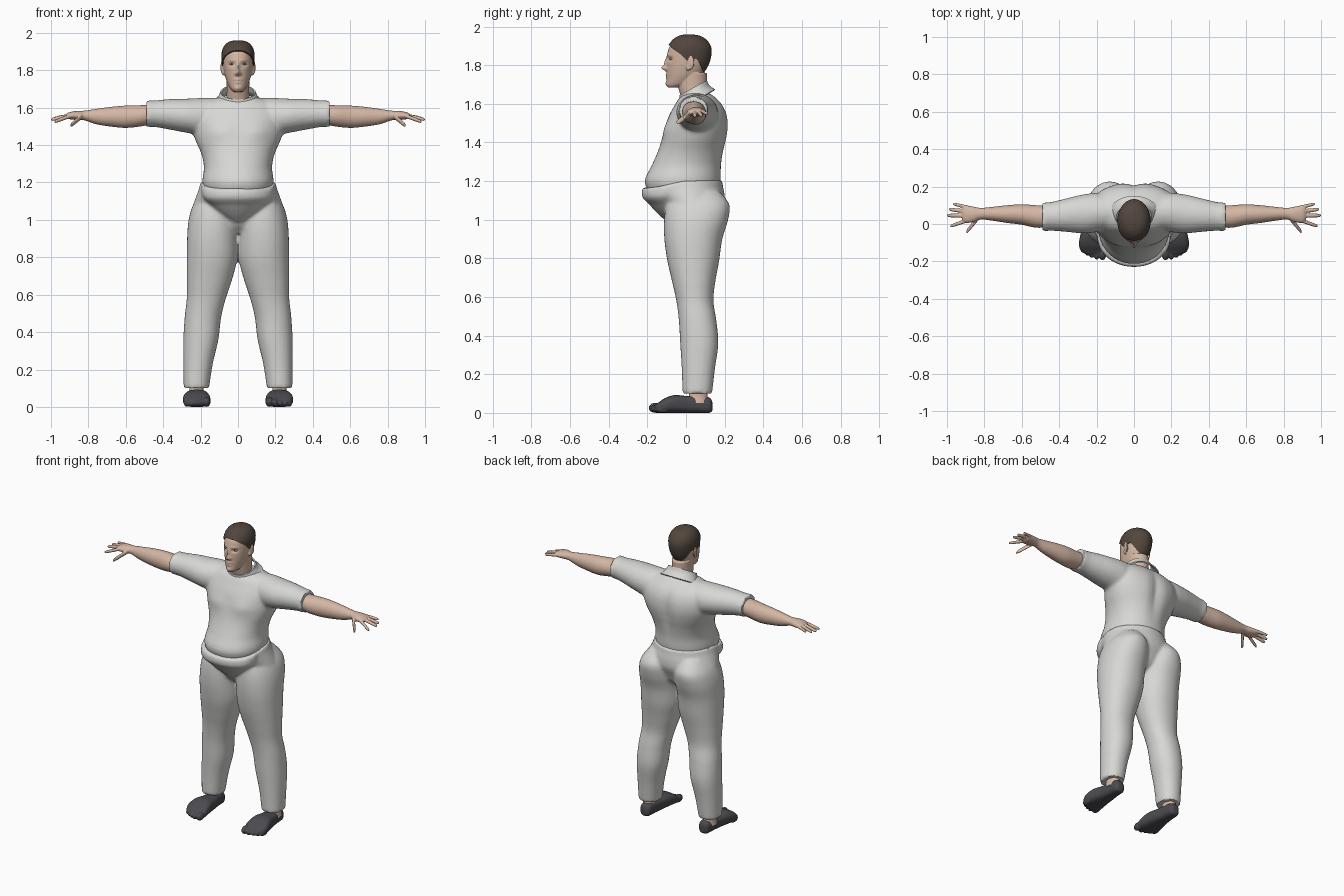
import bpy, bmesh
from math import sin, cos, pi, exp
from mathutils import Matrix, Vector

if "Cube" in bpy.data.objects:
    bpy.data.objects.remove(bpy.data.objects["Cube"])


def material(name, color):
    m = bpy.data.materials.new(name)
    m.use_nodes = True
    m.diffuse_color = (*color, 1)
    m.node_tree.nodes["Principled BSDF"].inputs["Base Color"].default_value = (*color, 1)
    return m


CLOTH = material("light grey cloth", (0.68, 0.68, 0.66))
SKIN = material("skin", (0.66, 0.47, 0.37))
HAIR = material("brown hair", (0.085, 0.062, 0.048))
SHOE = material("dark grey shoe", (0.07, 0.07, 0.08))
WHITE = material("eye white", (0.65, 0.6, 0.55))
IRIS = material("dark iris", (0.06, 0.045, 0.035))


def spline(keys, u):
    """Smooth curve through a list of tuples, u counted in list steps."""
    i = max(0, min(int(u), len(keys) - 2))
    f = u - i
    a, b, c, d = (keys[max(0, min(j, len(keys) - 1))] for j in range(i - 1, i + 3))
    return [q + 0.5 * f * (r - p + f * (2 * p - 5 * q + 4 * r - s + f * (3 * (q - r) + s - p)))
            for p, q, r, s in zip(a, b, c, d)]


def section_point(sec, ang, power=2.0):
    """Point on a rounded section (t, a0, a1, b0, b1); angle 0 faces low b."""
    t, a0, a1, b0, b1 = sec
    s, c = sin(ang), -cos(ang)
    s = abs(s) ** (2 / power) * (1 if s > 0 else -1)
    c = abs(c) ** (2 / power) * (1 if c > 0 else -1)
    return (a0 + a1 + (a1 - a0) * s) / 2, (b0 + b1 + (b1 - b0) * c) / 2, t


def loft(bm, axis, keys, side=1, seg=48, steps=6, power=2.0, warp=None, cap=True):
    rings = []
    for n in range((len(keys) - 1) * steps + 1):
        sec = spline(keys, n / steps)
        ring = []
        for k in range(seg):
            a, b, t = section_point(sec, 2 * pi * k / seg, power)
            p = Vector({"x": (t, a, b), "y": (a, t, b), "z": (a, b, t)}[axis])
            p.x *= side
            ring.append(bm.verts.new(warp(p) if warp else p))
        rings.append(ring)
    faces = [bm.faces.new((r[k], r[(k + 1) % seg], q[(k + 1) % seg], q[k]))
             for r, q in zip(rings, rings[1:]) for k in range(seg)]
    if cap:
        faces += [bm.faces.new(rings[0]), bm.faces.new(rings[-1])]
    bmesh.ops.recalc_face_normals(bm, faces=faces)


def sym(rows):
    """Sections (t, half width, front, back) centred on x = 0."""
    return [(t, -w, w, f, b) for t, w, f, b in rows]


def bumps(items, depth):
    """Push the front (side -1) or back (side 1) by soft bumps."""
    def warp(p):
        q = p.copy()
        for x, z, sx, sz, dy, side in items:
            weight = max(0, min(1, p.y * side / depth))
            for cx in {x, -x}:
                q.y += weight * dy * exp(-((p.x - cx) / sx) ** 2 - ((p.z - z) / sz) ** 2)
        return q
    return warp


def ball(bm, center, radii, tilt=0):
    mat = Matrix.Translation(center) @ Matrix.Rotation(tilt, 4, "Z") @ Matrix.Diagonal((*radii, 1))
    bmesh.ops.create_uvsphere(bm, u_segments=20, v_segments=12, radius=1, matrix=mat)


def finish(name, bm, mat, voxel=0, smooth=3, thick=0):
    mesh = bpy.data.meshes.new(name)
    bm.to_mesh(mesh)
    bm.free()
    obj = bpy.data.objects.new(name, mesh)
    bpy.context.collection.objects.link(obj)
    if voxel:
        r = obj.modifiers.new("fuse", "REMESH")
        r.mode, r.voxel_size = "VOXEL", voxel
        s = obj.modifiers.new("soften", "SMOOTH")
        s.factor, s.iterations = 0.5, smooth
    if thick:
        s = obj.modifiers.new("thickness", "SOLIDIFY")
        s.thickness, s.offset = thick, -1
    graph = bpy.context.evaluated_depsgraph_get()
    baked = bpy.data.meshes.new_from_object(obj.evaluated_get(graph))
    obj.modifiers.clear()
    obj.data = baked
    baked.name = name
    baked.materials.clear()
    baked.materials.append(mat)
    baked.shade_smooth()
    bpy.ops.object.select_all(action="DESELECT")
    bpy.context.view_layer.objects.active = obj
    obj.select_set(True)
    bpy.ops.object.shade_smooth_by_angle(angle=0.8)


# Trousers: hips, belly front and two legs fused
def waist_dip(p):
    front = max(0, min(1, -p.y / 0.17))
    top = max(0, min(1, (p.z - 1.08) / 0.1))
    return p - Vector((0, 0, 0.04 * front * top))


bm = bmesh.new()
loft(bm, "z", sym([(.93, .1, -.04, .1), (.97, .19, -.08, .15), (1.03, .25, -.105, .18),
                   (1.08, .24, -.13, .2), (1.13, .222, -.17, .2), (1.17, .208, -.2, .192),
                   (1.205, .2, -.215, .187)]), warp=waist_dip)
loft(bm, "z", sym([(.99, .04, -.1, 0), (1.03, .1, -.145, .02), (1.08, .15, -.19, .03),
                   (1.13, .185, -.222, .05), (1.17, .195, -.23, .08), (1.205, .195, -.226, .1)]),
     warp=waist_dip)
leg = [(.1, .155, .29, -.018, .135), (.23, .135, .292, -.022, .15), (.36, .105, .292, -.03, .167),
       (.48, .09, .285, -.037, .157), (.58, .065, .274, -.05, .142), (.68, .032, .274, -.072, .152),
       (.79, .004, .274, -.097, .172), (.9, 0, .272, -.112, .188), (1, 0, .264, -.113, .218),
       (1.08, .015, .24, -.1, .224), (1.15, .05, .19, -.07, .17)]
for side in (1, -1):
    loft(bm, "z", leg, side, power=2.15, warp=None)
finish("trousers", bm, CLOTH, 0.01, 3)

# Shirt: torso and short sleeves fused
bm = bmesh.new()
loft(bm, "z", sym([(1.12, .17, -.185, .16), (1.2, .19, -.213, .178), (1.28, .182, -.178, .184),
                   (1.35, .195, -.147, .197), (1.42, .225, -.123, .214), (1.48, .245, -.105, .222),
                   (1.54, .25, -.087, .216), (1.59, .235, -.06, .194), (1.63, .185, -.035, .158),
                   (1.655, .11, -.005, .125)]), power=2.1,
     warp=bumps([(.1, 1.47, .07, .05, -.014, -1), (0, 1.46, .035, .14, -.018, 1)], 0.06))
sleeve = [(.08, -.02, .14, 1.49, 1.65), (.18, -.04, .165, 1.45, 1.652), (.27, -.05, .158, 1.465, 1.648),
          (.36, -.042, .137, 1.482, 1.646), (.44, -.036, .118, 1.496, 1.639), (.49, -.04, .114, 1.497, 1.639)]
for side in (1, -1):
    loft(bm, "x", sleeve, side)
finish("shirt", bm, CLOTH, 0.01, 3)

# Collar tilted up towards the nape
bm = bmesh.new()
loft(bm, "z", sym([(1.615, .135, -.04, .15), (1.65, .108, -.034, .122), (1.685, .094, -.034, .108)]),
     warp=lambda p: p + Vector((0, 0, (p.y - .04) * .55)), cap=False)
finish("collar", bm, CLOTH, thick=0.008)

# Head, neck and ears fused, with a modelled face
skull = sym([(1.685, .022, -.094, -.03), (1.7, .04, -.102, .02), (1.73, .056, -.1, .06),
             (1.76, .067, -.1, .09), (1.8, .076, -.1, .113), (1.85, .081, -.097, .125),
             (1.89, .08, -.088, .122), (1.925, .065, -.062, .098), (1.945, .04, -.03, .064),
             (1.952, .008, .005, .02)])
face = bumps([(0, 1.786, .011, .013, -.026, -1), (0, 1.815, .008, .024, -.014, -1),
              (.013, 1.781, .007, .007, -.009, -1), (.034, 1.832, .016, .01, .012, -1),
              (.03, 1.853, .022, .008, -.004, -1), (0, 1.75, .019, .005, -.007, -1),
              (0, 1.742, .022, .002, .004, -1), (0, 1.734, .016, .005, -.006, -1),
              (0, 1.705, .016, .01, -.005, -1)], 0.07)
bm = bmesh.new()
loft(bm, "z", skull, seg=96, steps=10, warp=face)
loft(bm, "z", sym([(1.56, .068, -.01, .11), (1.64, .062, -.028, .104), (1.7, .06, -.043, .108),
                   (1.76, .062, -.04, .108)]))
for side in (1, -1):
    ball(bm, (side * .083, .022, 1.815), (.008, .022, .038), side * -.35)
    ball(bm, (side * .08, .012, 1.79), (.008, .012, .018))
finish("head", bm, SKIN, 0.004, 2)

# Hair cap following the hairline
hairline = [(h,) for h in (6.2, 6.1, 5.6, 5, 4.3, 4.5, 3.6, 2.9, 2.7)]
shell = [(t + .008, a - .007, b + .007, c - .006, d + .007) for t, a, b, c, d in skull]
bm = bmesh.new()
SEG, ROWS = 72, 24
rows = []
for j in range(ROWS + 1):
    row = []
    for k in range(SEG):
        ang = 2 * pi * k / SEG
        start = spline(hairline, min(ang, 2 * pi - ang) / pi * 8)[0]
        row.append(bm.verts.new(section_point(spline(shell, start + (9 - start) * j / ROWS), ang)))
    rows.append(row)
for r, q in zip(rows, rows[1:]):
    for k in range(SEG):
        bm.faces.new((r[k], r[(k + 1) % SEG], q[(k + 1) % SEG], q[k]))
bm.faces.new(rows[-1])
bmesh.ops.recalc_face_normals(bm, faces=bm.faces)
finish("hair", bm, HAIR, thick=0.009)

# Eyes
for side, label in ((1, "left"), (-1, "right")):
    bm = bmesh.new()
    ball(bm, (side * .034, -.073, 1.832), (.013, .012, .006))
    finish(label + "_eye", bm, WHITE)
    bm = bmesh.new()
    ball(bm, (side * .034, -.083, 1.832), (.0045, .003, .0045))
    finish(label + "_iris", bm, IRIS)

# Bare forearms with hands
forearm = [(.44, -.015, .095, 1.515, 1.615), (.52, -.02, .1, 1.5, 1.613), (.6, -.004, .105, 1.492, 1.611),
           (.68, .006, .1, 1.499, 1.604), (.76, .018, .091, 1.512, 1.593), (.82, .024, .086, 1.532, 1.584),
           (.86, .01, .093, 1.534, 1.583), (.9, .006, .099, 1.538, 1.576), (.918, .02, .09, 1.547, 1.567)]
fingers = [((.885, .088, 1.56), (.968, .108, 1.548), 1), ((.89, .066, 1.56), (.991, .079, 1.54), 1.1),
           ((.89, .044, 1.56), (1, .046, 1.536), 1.15), ((.89, .02, 1.558), (.982, -.012, 1.524), 1.1),
           ((.835, .03, 1.555), (.897, -.044, 1.503), 1.5)]
for side, label in ((1, "left"), (-1, "right")):
    bm = bmesh.new()
    loft(bm, "x", forearm, side)
    for base, tip, size in fingers:
        keys = []
        for f, r in ((0, .01), (.5, .0095), (.9, .008), (1, .003)):
            x, y, z = Vector(base).lerp(Vector(tip), f)
            r *= size
            keys.append((x, y - r, y + r, z - r, z + r))
        loft(bm, "x", keys, side, seg=16)
    finish(label + "_arm", bm, SKIN, 0.004, 2)

# Ankles and toed shoes
shoe = [(.137, .2, .235, .012, .055), (.12, .182, .253, 0, .08), (.06, .174, .262, 0, .088),
        (0, .164, .272, 0, .088), (-.06, .154, .287, 0, .092), (-.11, .147, .295, 0, .076),
        (-.145, .15, .282, 0, .052), (-.16, .165, .26, .005, .042)]
toes = [(.168, -.193, .021), (.2, -.19, .017), (.227, -.181, .016), (.251, -.169, .015), (.274, -.153, .015)]
for side, label in ((1, "left"), (-1, "right")):
    bm = bmesh.new()
    loft(bm, "z", [(.05, .18, .265, .01, .118), (.09, .185, .26, .015, .112), (.15, .185, .262, .02, .112)], side)
    finish(label + "_ankle", bm, SKIN)
    bm = bmesh.new()
    loft(bm, "y", shoe, side, power=2.7)
    for x, tip, r in toes:
        ball(bm, (side * x, tip + .035, r * 1.25), (r, .036, r * 1.25))
    finish(label + "_shoe", bm, SHOE, 0.005, 2)
